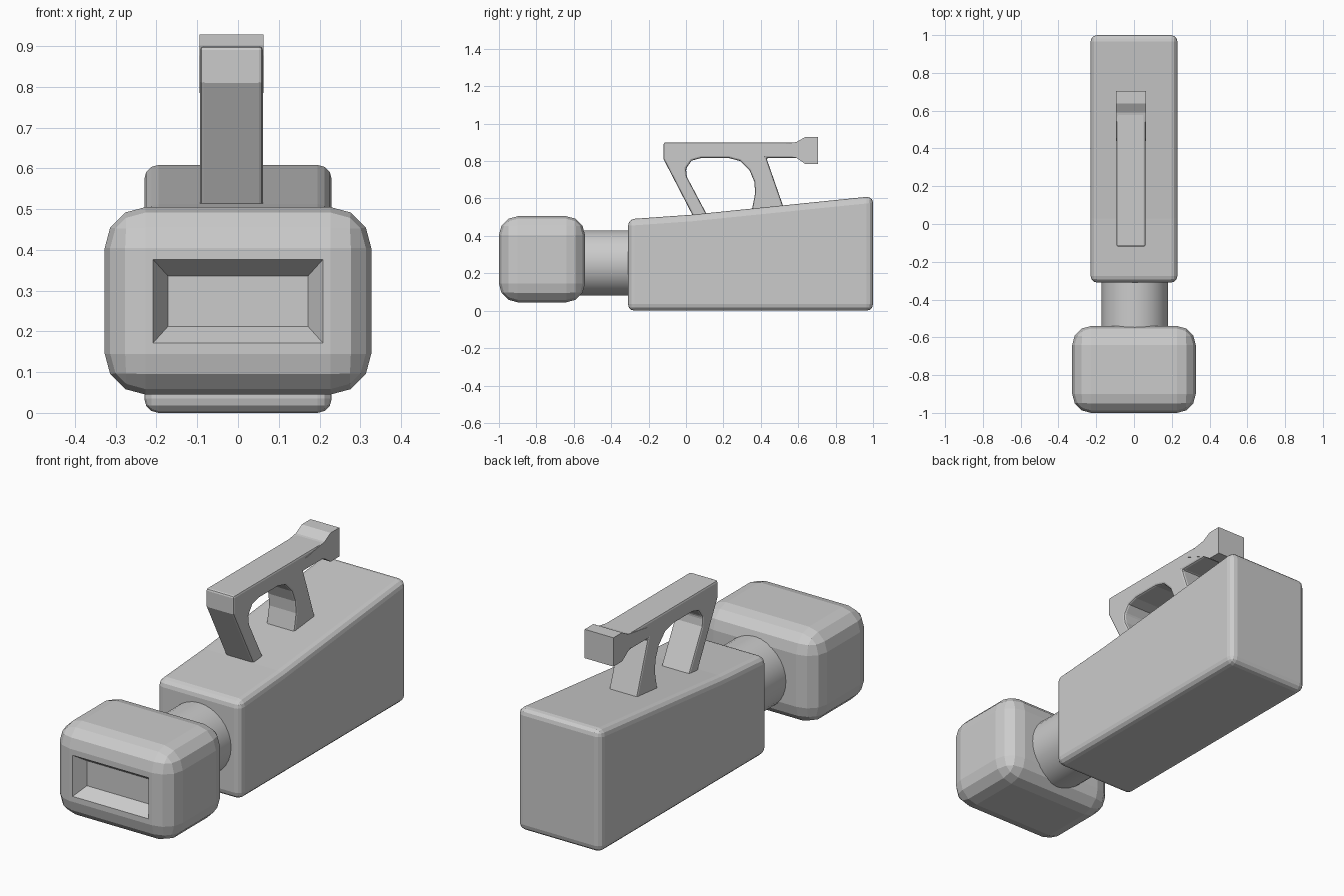
import bpy, bmesh, math
from mathutils import Matrix

if "Cube" in bpy.data.objects:
    bpy.data.objects.remove(bpy.data.objects["Cube"])


def finish(bm, name):
    bmesh.ops.recalc_face_normals(bm, faces=bm.faces)
    mesh = bpy.data.meshes.new(name)
    bm.to_mesh(mesh)
    bm.free()
    ob = bpy.data.objects.new(name, mesh)
    bpy.context.collection.objects.link(ob)
    return ob


def side_profile(name, points, x0, x1, bevel=0.0, segments=2):
    """Extrude a (y, z) outline from x0 to x1 and round its sharp edges."""
    bm = bmesh.new()
    face = bm.faces.new([bm.verts.new((x0, y, z)) for y, z in points])
    geom = bmesh.ops.extrude_face_region(bm, geom=[face])["geom"]
    verts = [g for g in geom if isinstance(g, bmesh.types.BMVert)]
    bmesh.ops.translate(bm, verts=verts, vec=(x1 - x0, 0, 0))
    ob = finish(bm, name)
    if bevel:
        mod = ob.modifiers.new("rounding", "BEVEL")
        mod.width = bevel
        mod.segments = segments
        mod.limit_method = "ANGLE"
        mod.angle_limit = math.radians(40)
    return ob


# Main body with rising top
side_profile("camera_body",
             [(-0.31, 0), (1, 0), (1, 0.612), (0.03, 0.513), (-0.31, 0.489)],
             -0.23, 0.23, 0.035, 3)

# Carry handle with two slanted legs sunk into the body
side_profile("carry_handle",
             [(-0.12, 0.9), (-0.12, 0.81), (0.056, 0.47), (0.135, 0.47),
              (0.005, 0.715), (0, 0.76), (0.03, 0.802), (0.08, 0.816),
              (0.23, 0.816), (0.29, 0.8), (0.34, 0.75), (0.365, 0.69),
              (0.37, 0.63), (0.345, 0.50), (0.54, 0.50), (0.43, 0.816),
              (0.6, 0.816), (0.6, 0.9)],
             -0.093, 0.061, 0.01, 2)

# Flared eyepiece at the rear of the handle
side_profile("eyepiece",
             [(0.44, 0.877), (0.59, 0.817), (0.637, 0.785), (0.705, 0.785),
              (0.705, 0.928), (0.637, 0.928), (0.59, 0.902)],
             -0.095, 0.063)

# Lens barrel
bm = bmesh.new()
bmesh.ops.create_cone(bm, cap_ends=True, segments=32, radius1=0.175, radius2=0.175,
                      depth=0.36,
                      matrix=Matrix.Translation((0.004, -0.45, 0.255))
                      @ Matrix.Rotation(math.pi / 2, 4, "X"))
barrel = finish(bm, "lens_barrel")
bpy.context.view_layer.objects.active = barrel
barrel.select_set(True)
bpy.ops.object.shade_smooth_by_angle()

# Rounded lens hood with a tapered rectangular recess
bm = bmesh.new()
bmesh.ops.create_cube(bm, size=1,
                      matrix=Matrix.Translation((0, -0.77, 0.275))
                      @ Matrix.Diagonal((0.654, 0.46, 0.46, 1)))
bmesh.ops.bevel(bm, geom=bm.edges[:], offset=0.1, segments=3, profile=0.5,
                affect="EDGES")
front = min(bm.faces, key=lambda f: f.calc_center_median().y + 0.01 * abs(f.normal.y + 1))
for half_x, half_z, y in ((0.208, 0.102, -1), (0.172, 0.062, -0.94)):
    bmesh.ops.inset_region(bm, faces=[front], thickness=0.01)
    for v in front.verts:
        v.co = (math.copysign(half_x, v.co.x), y,
                0.274 + math.copysign(half_z, v.co.z - 0.274))
finish(bm, "lens_hood")
